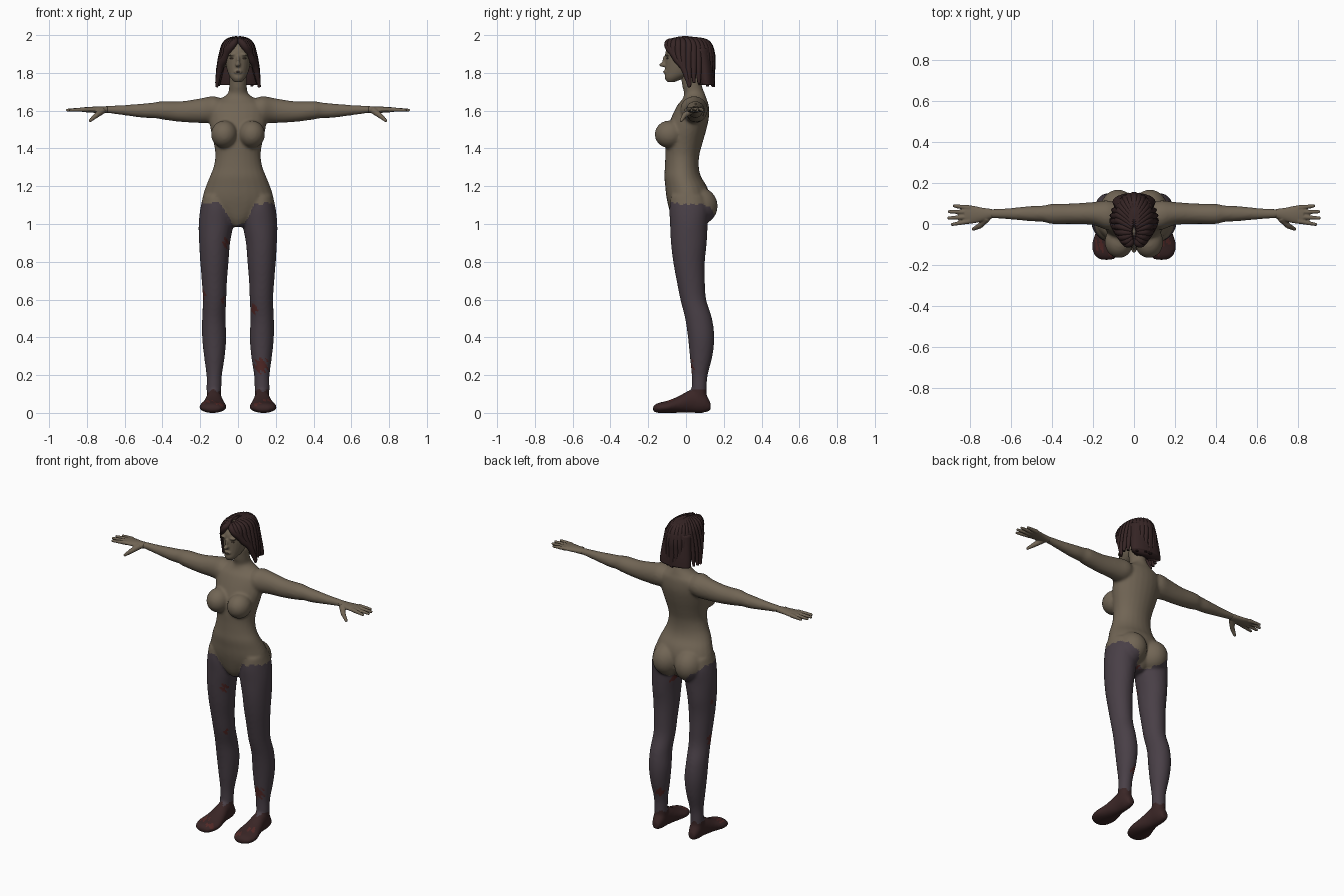
import bpy, bmesh, random
from math import sin, cos, pi, radians
from mathutils import Vector, Matrix

random.seed(4)
if "Cube" in bpy.data.objects:
    bpy.data.objects.remove(bpy.data.objects["Cube"])


def material(name, *rgb):
    m = bpy.data.materials.new(name)
    m.use_nodes = True
    m.diffuse_color = (*rgb, 1)
    m.node_tree.nodes["Principled BSDF"].inputs["Base Color"].default_value = (*rgb, 1)
    return m


skin = material("skin", .165, .13, .09)
dark_skin = material("dark_skin", .11, .075, .055)
stocking = material("stocking", .066, .05, .062)
shoe = material("shoe", .042, .019, .019)
stain = material("red_stain", .085, .022, .02)
hair = material("hair", .036, .018, .018)


def loft(bm, axis, rings, side=1, seg=24, steps=4):
    """Rings are (position, min a, max a, min b, max b), joined by smooth splines."""
    rows = [Vector(r) for r in rings]
    ext = [rows[0]] + rows + [rows[-1]]
    fine = []
    for i in range(len(rows) - 1):
        a, b, c, d = ext[i:i + 4]
        for s in range(steps):
            t = s / steps
            p = b + (c - a) * (t / 2) + (a * 2 - b * 5 + c * 4 - d) * (t * t / 2)
            fine.append(p + (b * 3 - a - c * 3 + d) * (t ** 3 / 2))
    fine.append(rows[-1])
    loops = []
    for pos, a0, a1, b0, b1 in fine:
        loop = []
        for k in range(seg):
            u, v = cos(2 * pi * k / seg), sin(2 * pi * k / seg)
            co = [(a0 + a1) / 2 + u * (a1 - a0) / 2, (b0 + b1) / 2 + v * (b1 - b0) / 2]
            co.insert(axis, pos)
            loop.append(bm.verts.new((co[0] * side, co[1], co[2])))
        loops.append(loop)
    for lo, hi in zip(loops, loops[1:]):
        for k in range(seg):
            n = (k + 1) % seg
            bm.faces.new((lo[k], lo[n], hi[n], hi[k]))
    bm.faces.new(loops[0][::-1])
    bm.faces.new(loops[-1])


def ball(bm, centre, radii):
    mat = Matrix.Translation(centre) @ Matrix.Diagonal((*radii, 1))
    bmesh.ops.create_uvsphere(bm, u_segments=24, v_segments=16, radius=1, matrix=mat)


def tube(bm, p, q, r0, r1):
    p, q = Vector(p), Vector(q)
    turn = (q - p).to_track_quat('Z', 'Y').to_matrix().to_4x4()
    bmesh.ops.create_cone(bm, cap_ends=True, segments=12, radius1=r0, radius2=r1,
                          depth=(q - p).length, matrix=Matrix.Translation((p + q) / 2) @ turn)
    ball(bm, q, (r1, r1, r1))


def bake(obj):
    """Replace an object's mesh by its modified shape."""
    dg = bpy.context.evaluated_depsgraph_get()
    mesh = bpy.data.meshes.new_from_object(obj.evaluated_get(dg))
    obj.modifiers.clear()
    obj.data = mesh


def finish(name, bm, mats, voxel=0, smooth=0):
    bmesh.ops.recalc_face_normals(bm, faces=bm.faces)
    mesh = bpy.data.meshes.new(name)
    bm.to_mesh(mesh)
    bm.free()
    obj = bpy.data.objects.new(name, mesh)
    bpy.context.collection.objects.link(obj)
    if voxel:
        rm = obj.modifiers.new("fuse", 'REMESH')
        rm.mode, rm.voxel_size = 'VOXEL', voxel
        sm = obj.modifiers.new("soften", 'SMOOTH')
        sm.factor, sm.iterations = .5, smooth
        bake(obj)
    obj.data.materials.clear()
    for m in mats:
        obj.data.materials.append(m)
    for f in obj.data.polygons:
        f.use_smooth = True
        f.material_index = 0
    return obj


# Torso, limbs and feet fused into one body
bm = bmesh.new()
torso = [(.985, .03, -.05, .06), (1.03, .1, -.075, .1), (1.1, .175, -.095, .12),
         (1.15, .185, -.105, .125), (1.2, .17, -.11, .11), (1.25, .15, -.115, .08),
         (1.3, .13, -.112, .068), (1.36, .12, -.11, .07), (1.42, .127, -.11, .085),
         (1.5, .145, -.1, .108), (1.57, .155, -.075, .122), (1.63, .15, -.045, .12),
         (1.66, .1, -.02, .11), (1.69, .055, -.01, .1), (1.73, .047, -.02, .085),
         (1.8, .047, -.03, .08)]
loft(bm, 2, [(z, -w, w, f, b) for z, w, f, b in torso])
leg = [(1.15, .06, .185, -.08, .1), (1.08, .03, .2, -.088, .12), (1, .025, .208, -.085, .115),
       (.9, .042, .206, -.08, .11), (.8, .05, .2, -.068, .1), (.7, .058, .192, -.05, .1),
       (.6, .062, .186, -.03, .107), (.5, .066, .19, -.005, .138), (.4, .062, .19, .01, .15),
       (.3, .07, .18, .02, .14), (.2, .085, .167, .03, .115), (.13, .088, .167, .03, .11),
       (.05, .09, .165, .03, .11)]
foot = [(.13, .105, .15, .012, .055), (.09, .09, .165, 0, .12), (.03, .085, .17, 0, .125),
        (-.04, .07, .187, 0, .088), (-.1, .06, .206, 0, .064), (-.15, .075, .195, 0, .052),
        (-.175, .1, .165, .008, .035)]
arm = [(.08, -.02, .1, 1.55, 1.66), (.13, -.03, .115, 1.535, 1.677),
       (.2, -.005, .107, 1.535, 1.665), (.3, 0, .1, 1.54, 1.65), (.4, 0, .098, 1.553, 1.65),
       (.44, .01, .09, 1.56, 1.644), (.5, .013, .088, 1.562, 1.638),
       (.6, .022, .078, 1.575, 1.63), (.68, .027, .073, 1.586, 1.626),
       (.72, .027, .073, 1.59, 1.622)]
for s in (1, -1):
    loft(bm, 2, leg, s)
    loft(bm, 1, foot, s)
    loft(bm, 0, arm, s)
    ball(bm, (s * .073, -.088, 1.475), (.07, .078, .073))
    ball(bm, (s * .078, .068, 1.095), (.088, .1, .1))
body = finish("body", bm, [skin, stocking, shoe, stain], .008, 8)

# Stockings with a ragged top edge, dark shoes and scattered stains
stains = [((.12, .03, .25), .035), ((.08, 0, .55), .024), ((-.05, -.06, .9), .03),
          ((-.18, .02, .63), .028), ((-.2, .03, .88), .016), ((.1, .12, .25), .025),
          ((.03, .07, .97), .028), ((-.08, -.01, .6), .015), ((.15, -.08, .05), .025),
          ((-.16, -.1, .04), .03), ((-.1, -.14, .04), .02), ((.1, -.14, .04), .02)]
for f in body.data.polygons:
    c = f.center
    x = abs(c.x)
    reach = (x - .03) / .06 if c.y < .03 else (x - .05) / .13
    top = 1 + .11 * min(1, max(0, reach)) + .006 * sin(c.x * 90) + .004 * sin(c.y * 150 + c.x * 47)
    if c.z < top and x < .3:
        f.material_index = 2 if c.z < .118 + .008 * sin(c.x * 130) else 1
        wobble = 1 + .35 * sin(c.z * 160 + c.x * 210)
        if any((c - Vector(p)).length < r * wobble for p, r in stains):
            f.material_index = 3

# Hands with four fingers and a thumb
for s, side in ((1, "left"), (-1, "right")):
    bm = bmesh.new()
    loft(bm, 0, [(.69, .027, .073, 1.587, 1.624), (.74, .012, .08, 1.588, 1.622),
                 (.79, .002, .09, 1.59, 1.62), (.825, .004, .09, 1.594, 1.617)], s)
    for y, tip_y, tip_x in ((.014, -.002, .885), (.035, .029, .903), (.058, .06, .9), (.079, .088, .875)):
        tube(bm, (s * .8, y, 1.606), (s * tip_x, tip_y, 1.603), .013, .008)
    tube(bm, (s * .715, .03, 1.603), (s * .75, -.008, 1.575), .019, .014)
    tube(bm, (s * .75, -.008, 1.575), (s * .782, -.025, 1.548), .014, .009)
    finish(side + "_hand", bm, [skin], .004, 3)

# Head with nose, cheeks, lips and ears
bm = bmesh.new()
head = [(1.752, .02, -.1, -.06), (1.772, .038, -.112, -.01), (1.8, .053, -.111, .04),
        (1.84, .064, -.11, .07), (1.88, .07, -.11, .09), (1.92, .07, -.106, .1),
        (1.96, .058, -.08, .08), (1.982, .03, -.04, .05)]
loft(bm, 2, [(z, -w, w, f, b) for z, w, f, b in head])
ball(bm, (0, -.118, 1.843), (.014, .023, .012))
ball(bm, (0, -.111, 1.865), (.009, .014, .028))
ball(bm, (0, -.109, 1.805), (.022, .011, .011))
for s in (1, -1):
    ball(bm, (s * .03, -.098, 1.897), (.024, .014, .008))
    ball(bm, (s * .077, .012, 1.855), (.015, .02, .032))
finish("head", bm, [skin], .005, 3)

# Closed eyes and mouth line
bm = bmesh.new()
for s in (1, -1):
    ball(bm, (s * .03, -.098, 1.877), (.014, .005, .004))
ball(bm, (0, -.118, 1.806), (.016, .004, .003))
finish("eyelids_and_mouth", bm, [dark_skin])

# Hair: cap and back curtain under separate locks
bm = bmesh.new()
ball(bm, (0, .035, 1.908), (.092, .115, .083))
loft(bm, 2, [(1.93, -.088, .088, .01, .135), (1.85, -.095, .095, .045, .142),
             (1.78, -.103, .103, .055, .15), (1.735, -.105, .105, .065, .152)])
finish("hair_cap", bm, [hair])

curve = bpy.data.curves.new("hair_locks", 'CURVE')
curve.dimensions = '3D'
curve.bevel_depth, curve.bevel_resolution = .02, 2
curve.resolution_u, curve.use_fill_caps = 6, True


def around(angle, least, rx, front, back, z):
    """A point around the head; the angle runs from the face to the back."""
    a = radians(max(angle, least))
    return Vector((sin(a) * rx, .02 - cos(a) * (front if cos(a) > 0 else back), z))


LOCKS = 13
for s in (1, -1):
    for i in range(LOCKS):
        t = i / (LOCKS - 1)
        angle = 22 + 156 * t
        path = [Vector((.006, -.07 + .12 * t, 1.972 + .012 * sin(pi * t))),
                around(angle, 0, .062, .125, .09, 1.957),
                around(angle, 47, .084, .12, .115, 1.895),
                around(angle, 72 + 6 * t, .1, .1, .118, 1.82),
                around(angle, 88 + 6 * t, .113, .1, .125, 1.735 + random.uniform(-.012, .015))]
        spline = curve.splines.new('BEZIER')
        spline.bezier_points.add(len(path) - 1)
        for bp, co, r in zip(spline.bezier_points, path, (.65, .95, 1, .85, .4)):
            bp.co = (co.x * s, co.y, co.z)
            bp.radius = r
            bp.handle_left_type = bp.handle_right_type = 'AUTO'
curve.materials.append(hair)
locks = bpy.data.objects.new("hair_locks", curve)
bpy.context.collection.objects.link(locks)
